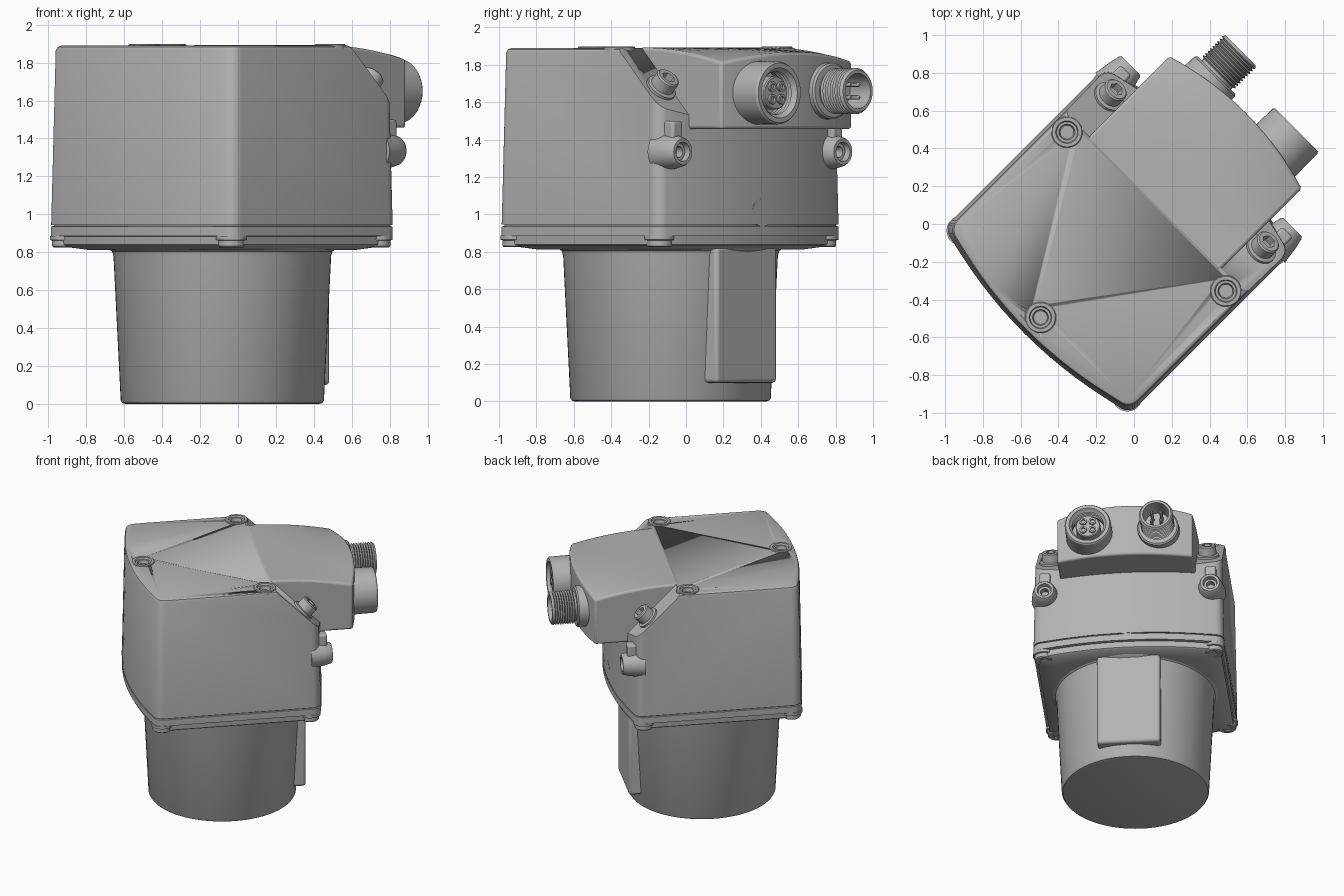
import bpy, bmesh, math
from mathutils import Matrix, Vector

cube = bpy.data.objects.get("Cube")
if cube:
    bpy.data.objects.remove(cube, do_unlink=True)

grey = bpy.data.materials.new("housing grey")
grey.use_nodes = True
grey.diffuse_color = (0.45, 0.45, 0.45, 1)
grey.node_tree.nodes["Principled BSDF"].inputs["Base Color"].default_value = (0.45, 0.45, 0.45, 1)

# Parts are built square to the axes, then turned so the connectors face back left
TURN = Matrix.Rotation(math.radians(-45), 4, "Z")
UP, BACK = Vector((0, 0, 1)), Vector((0, 1, 0))


def finish(bm, name, bevel=0.0, angle=30):
    bmesh.ops.recalc_face_normals(bm, faces=bm.faces)
    bm.transform(TURN)
    mesh = bpy.data.meshes.new(name)
    bm.to_mesh(mesh)
    bm.free()
    ob = bpy.data.objects.new(name, mesh)
    bpy.context.collection.objects.link(ob)
    mesh.materials.append(grey)
    bpy.ops.object.select_all(action="DESELECT")
    ob.select_set(True)
    bpy.context.view_layer.objects.active = ob
    bpy.ops.object.shade_smooth_by_angle(angle=math.radians(angle))
    if bevel:
        mod = ob.modifiers.new("soft edges", "BEVEL")
        mod.width, mod.segments, mod.angle_limit = bevel, 3, math.radians(35)
    return ob


def skin(bm, rings):
    """Join closed rings of points and cap both ends."""
    loops = [[bm.verts.new(p) for p in ring] for ring in rings]
    n = len(loops[0])
    for a, b in zip(loops, loops[1:]):
        for i in range(n):
            j = (i + 1) % n
            bm.faces.new((a[i], a[j], b[j], b[i]))
    bm.faces.new(loops[0][::-1])
    bm.faces.new(loops[-1])


def lathe(name, profile, origin=(0, 0, 0), axis=UP, segs=36, hex_from=99):
    """Spin (radius, height) points; points from hex_from on are hexagonal."""
    bm = bmesh.new()
    rings = []
    for k, (r, h) in enumerate(profile):
        ring = []
        for i in range(segs):
            t = 2 * math.pi * i / segs
            f = 1
            if k >= hex_from:
                f = math.cos(math.pi / 6) / math.cos(t % (math.pi / 3) - math.pi / 6)
            ring.append((r * f * math.cos(t), r * f * math.sin(t), h))
        rings.append(ring)
    skin(bm, rings)
    spin = UP.rotation_difference(axis.normalized()).to_matrix().to_4x4()
    bm.transform(Matrix.Translation(origin) @ spin)
    return finish(bm, name)


def box(name, lo, hi, bevel=0.01):
    bm = bmesh.new()
    lo, hi = Vector(lo), Vector(hi)
    bmesh.ops.create_cube(bm, size=1)
    bm.transform(Matrix.Translation((lo + hi) / 2) @ Matrix.Diagonal((*(hi - lo), 1)))
    return finish(bm, name, bevel)


def outline(z, inset=0.0):
    """Housing footprint: straight sides, bowed front and back, round corners."""
    hw, yf, yb, r = 0.695 - inset, -0.74 + inset, 0.5 - inset, 0.07
    bow, cx = 0.08, 0.625 - inset
    lean = math.atan(2 * bow / cx)
    pts = []

    def corner(x, y, a, b):
        for i in range(7):
            t = a + (b - a) * i / 6
            pts.append((x + r * math.cos(t), y + r * math.sin(t), z))

    def bowed(y, sign):
        for i in range(1, 14):
            t = -1 + i / 7
            pts.append((-sign * t * cx, y + sign * bow * (1 - t * t), z))

    q = math.pi / 2
    corner(-cx, yf + r, 2 * q, 3 * q - lean)
    bowed(yf, -1)
    corner(cx, yf + r, 3 * q + lean, 4 * q)
    corner(cx, yb - r, 0, q - lean)
    bowed(yb, 1)
    corner(-cx, yb - r, q + lean, 2 * q)
    return pts


# Main housing with the sloped upper back
bm = bmesh.new()
skin(bm, [outline(0.945), outline(1.865, 0.017), outline(1.882, 0.023), outline(1.89, 0.038)])
cut = bmesh.ops.bisect_plane(bm, geom=bm.verts[:] + bm.edges[:] + bm.faces[:],
                             plane_co=(0, 0.16, 1.89), plane_no=(0, 1, 1), clear_outer=True)
bmesh.ops.holes_fill(bm, edges=[e for e in bm.edges if e.is_boundary])
housing = finish(bm, "main_housing")

# Lid screws set in bored holes
for x, y in ((-0.595, 0.093), (0.595, 0.093), (0, -0.7)):
    cutter = lathe("bore", [(0.07, 1.8), (0.07, 2)], (x, y, 0))
    mod = housing.modifiers.new("bore", "BOOLEAN")
    mod.operation, mod.object, mod.solver = "DIFFERENCE", cutter, "EXACT"
    bpy.context.view_layer.objects.active = housing
    bpy.ops.object.modifier_apply(modifier="bore")
    bpy.data.objects.remove(cutter, do_unlink=True)
    lathe("lid_screw", [(0.083, 1.78), (0.083, 1.893), (0.078, 1.898), (0.06, 1.898),
                        (0.055, 1.885), (0.042, 1.885), (0.036, 1.86), (0, 1.86)], (x, y, 0))

# Base flange with a thin seam under the housing
bm = bmesh.new()
skin(bm, [outline(z, d) for z, d in ((0.812, 0.14), (0.832, 0.035), (0.84, 0.025), (0.884, 0.022),
                                     (0.886, 0), (0.936, 0), (0.938, 0.01), (0.95, 0.01))])
finish(bm, "base_flange")
for x in (-0.62, 0.62):
    for y in (-0.67, 0.42):
        lathe("flange_screw", [(0.08, 0.887), (0.08, 0.865), (0.068, 0.862), (0.068, 0.832), (0.06, 0.825),
                               (0.034, 0.825), (0.034, 0.845), (0, 0.845)], (x, y, 0), hex_from=5)

# Tapered optics cup with its flat back pad
lathe("optics_cup", [(0, 0), (0.51, 0), (0.528, 0.005), (0.536, 0.018), (0.574, 0.78),
                     (0.582, 0.805), (0.61, 0.825)], (0, -0.117, 0), segs=72)
box("cup_back_pad", (-0.23, 0.2, 0.1), (0.23, 0.462, 0.83), 0.02)

# Connector head: bowed back, crowned top falling away at the rear corners
bm = bmesh.new()
cols, rows, half = 16, 8, 0.495
grid = []
for i in range(cols + 1):
    t = -1 + 2 * i / cols
    y_end = 0.835 - 0.075 * t * t
    grid.append([bm.verts.new((t * half, 0.14 + s * (y_end - 0.14),
                               1.893 - s * s * (0.025 + 0.055 * t * t)))
                 for s in [j / rows for j in range(rows + 1)]])
for i in range(cols):
    for j in range(rows):
        bm.faces.new((grid[i][j], grid[i + 1][j], grid[i + 1][j + 1], grid[i][j + 1]))
low = bmesh.ops.extrude_face_region(bm, geom=bm.faces[:], use_keep_orig=True)
for v in low["geom"]:
    if isinstance(v, bmesh.types.BMVert):
        v.co.z = 1.457
finish(bm, "connector_head", 0.015)

# Male threaded connector
male = Vector((-0.25, 0, 1.66))
thread = [p for i in range(9) for p in ((0.108, 0.88 + i * 0.018), (0.124, 0.889 + i * 0.018))]
lathe("male_connector", [(0.155, 0.74), (0.15, 0.855), (0.14, 0.865), (0.108, 0.866)] + thread +
      [(0.112, 1.05), (0.095, 1.05), (0.092, 0.9), (0, 0.9)], male, BACK)
# Female connector with inner thread and socket insert
female = Vector((0.255, 0, 1.65))
inner = [p for i in range(4) for p in ((0.125, 0.945 - i * 0.02), (0.115, 0.935 - i * 0.02))]
lathe("female_connector", [(0.172, 0.7), (0.168, 0.95), (0.16, 0.962), (0.135, 0.962)] + inner +
      [(0.12, 0.84), (0, 0.84)], female, BACK)
lathe("socket_insert", [(0.09, 0.83), (0.09, 0.93), (0.084, 0.936), (0, 0.936)], female, BACK)
for k in range(4):
    a = math.pi / 4 + k * math.pi / 2
    off = Vector((math.cos(a), 0, math.sin(a))) * 0.048
    lathe("contact_pin", [(0.012, 0.89), (0.012, 1.02), (0.006, 1.03), (0, 1.03)], male + off, BACK, 12)
    lathe("contact_socket", [(0.027, 0.92), (0.027, 0.95), (0.015, 0.95), (0.015, 0.937), (0, 0.937)],
          female + off, BACK, 16)

# Sloped socket screws and rear mounting bosses on both sides
for side in (-1, 1):
    lathe("sloped_screw", [(0.09, -0.2), (0.085, -0.06), (0.066, -0.055), (0.066, 0.005), (0.058, 0.013),
                           (0.038, 0.013), (0.036, -0.03), (0, -0.03)],
          (side * 0.57, 0.43, 1.725), Vector((0, 1, 1)), hex_from=5)
    lathe("mounting_boss", [(0.105, 0.42), (0.09, 0.52), (0.078, 0.57), (0.07, 0.582), (0.052, 0.582),
                            (0.046, 0.55), (0.03, 0.55), (0.03, 0.5), (0, 0.5)], (side * 0.605, 0, 1.335), BACK)
    box("boss_rib", (side * 0.605 - 0.04, 0.4, 1.37), (side * 0.605 + 0.04, 0.545, 1.5), 0.015)

# Round cover and arched tab on the back
lathe("rear_cover", [(0.12, 0.5), (0.115, 0.56), (0.105, 0.57), (0.085, 0.57), (0.083, 0.564),
                     (0.08, 0.57), (0, 0.57)], (0, 0, 1.27), BACK)
lathe("rear_tab_arch", [(0.08, 0.5), (0.076, 0.578), (0, 0.578)], (0, 0, 1.01), BACK)
box("rear_tab", (-0.078, 0.5, 0.95), (0.078, 0.578, 1.01), 0.003)
